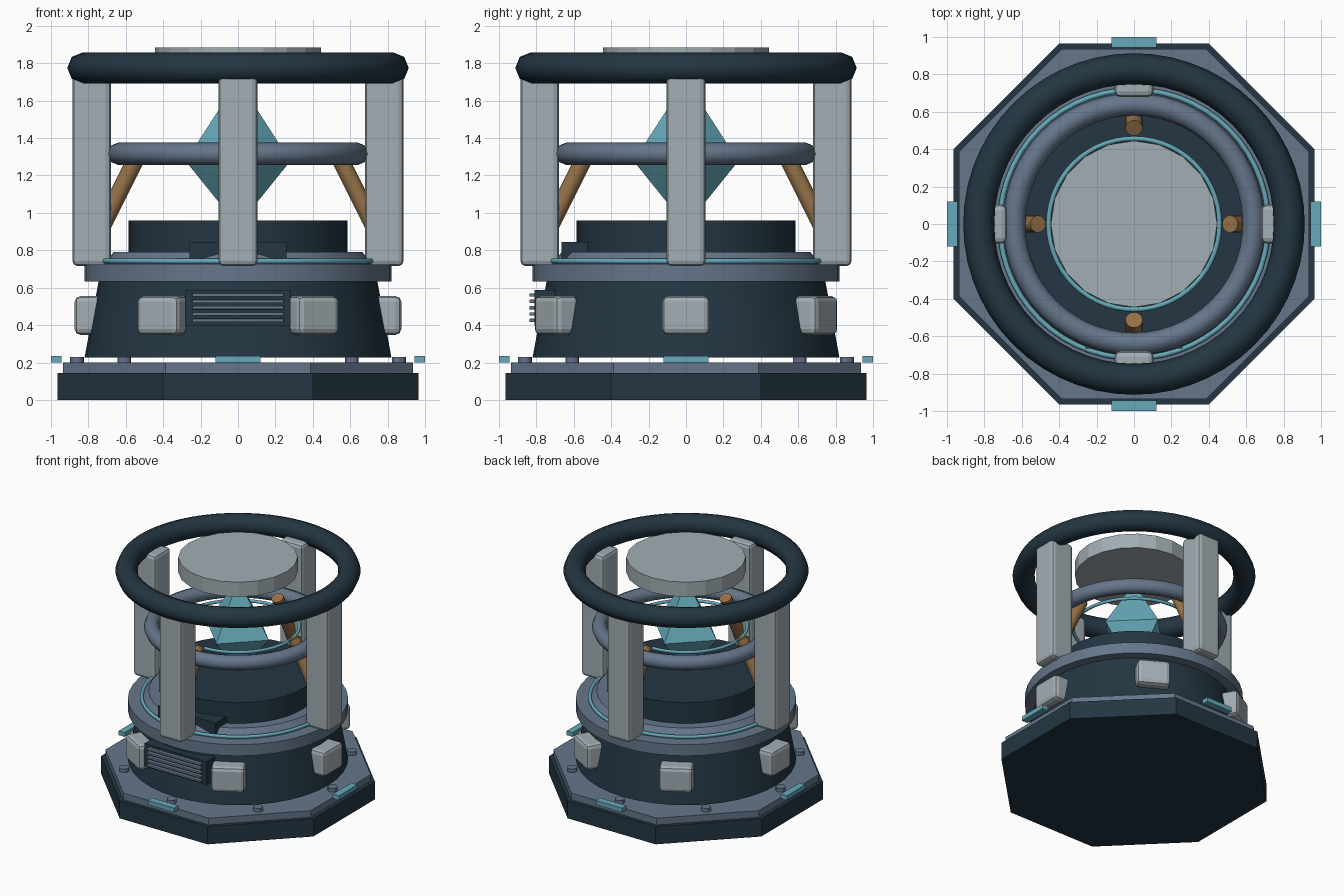
import bpy, bmesh, math
from mathutils import Matrix, Vector

if "Cube" in bpy.data.objects:
    bpy.data.objects.remove(bpy.data.objects["Cube"])

def mat(name, c):
    m = bpy.data.materials.new(name)
    m.diffuse_color = (*c, 1)
    m.use_nodes = True
    m.node_tree.nodes["Principled BSDF"].inputs["Base Color"].default_value = m.diffuse_color
    return m

NAVY = mat("dark navy", (0.017, 0.037, 0.055))
STEEL = mat("steel blue", (0.130, 0.180, 0.255))
GREY = mat("light grey", (0.360, 0.420, 0.455))
TEAL = mat("teal", (0.133, 0.400, 0.490))
BRONZE = mat("bronze", (0.300, 0.165, 0.063))

def finish(name, bm, m, matrix=Matrix(), smooth=True):
    bm.transform(matrix)
    bmesh.ops.recalc_face_normals(bm, faces=bm.faces)
    me = bpy.data.meshes.new(name)
    bm.to_mesh(me)
    bm.free()
    me.materials.append(m)
    ob = bpy.data.objects.new(name, me)
    bpy.context.collection.objects.link(ob)
    if smooth:
        bpy.ops.object.select_all(action='DESELECT')
        ob.select_set(True)
        bpy.context.view_layer.objects.active = ob
        bpy.ops.object.shade_smooth_by_angle(angle=math.radians(30))
    return ob

def turn(deg):
    return Matrix.Rotation(math.radians(deg), 4, 'Z')

def frustum(name, m, r1, r2, z1, z2, n=40, matrix=Matrix(), smooth=True):
    bm = bmesh.new()
    bmesh.ops.create_cone(bm, cap_ends=True, segments=n, radius1=r1, radius2=r2, depth=z2 - z1)
    return finish(name, bm, m, matrix @ Matrix.Translation((0, 0, (z1 + z2) / 2)), smooth)

def box(name, m, lo, hi, bevel=0, deg=0):
    bm = bmesh.new()
    bmesh.ops.create_cube(bm, size=1)
    lo, hi = Vector(lo), Vector(hi)
    bm.transform(Matrix.Translation((lo + hi) / 2) @ Matrix.Diagonal((*(hi - lo), 1)))
    if bevel:
        bmesh.ops.bevel(bm, geom=bm.edges[:], offset=bevel, segments=2, profile=0.5, affect='EDGES')
    return finish(name, bm, m, turn(deg), smooth=False)

def ring(name, m, R, r, z, minor=8):
    bpy.ops.mesh.primitive_torus_add(major_segments=56, minor_segments=minor,
                                     major_radius=R, minor_radius=r, location=(0, 0, z))
    ob = bpy.context.object
    ob.name = name
    ob.data.materials.append(m)
    bpy.ops.object.shade_smooth_by_angle(angle=math.radians(60))

# octagonal base plates
k = 1 / math.cos(math.pi / 8)
frustum("base_plate", NAVY, 0.965 * k, 0.965 * k, 0, 0.145, 8, turn(22.5), False)
frustum("base_deck", STEEL, 0.935 * k, 0.935 * k, 0.145, 0.2, 8, turn(22.5), False)

# bolts on the deck
for i in range(8):
    frustum(f"bolt_{i}", STEEL, 0.037, 0.037, 0.2, 0.23, 12,
            turn(45 * i) @ Matrix.Translation((0.86, 0, 0)))

# body, collar and upper drum
frustum("body", NAVY, 0.82, 0.745, 0.228, 0.635)
frustum("collar", STEEL, 0.82, 0.82, 0.633, 0.725)
frustum("collar_step", STEEL, 0.72, 0.665, 0.725, 0.79)
ring("collar_light", TEAL, 0.717, 0.014, 0.742)
frustum("drum", NAVY, 0.585, 0.585, 0.78, 0.96)
box("drum_panel", NAVY, (-0.26, -0.665, 0.74), (0.26, -0.5, 0.845))

# four-way parts: edge lights, pillars, struts
for i in range(4):
    a = 90 * i
    box(f"edge_light_{i}", TEAL, (0.945, -0.12, 0.2), (1.0, 0.12, 0.236), 0, a)
    box(f"pillar_{i}", GREY, (0.68, -0.104, 0.715), (0.885, 0.104, 1.745), 0.028, a)
    p, q = Vector((0.745, 0, 0.89)), Vector((0.513, 0, 1.355))
    d = q - p
    frustum(f"strut_{i}", BRONZE, 0.046, 0.046, 0, d.length, 16,
            turn(a) @ Matrix.Translation(p) @ d.to_track_quat('Z', 'Y').to_matrix().to_4x4())

# six pads around the body
for i in range(6):
    box(f"side_pad_{i}", GREY, (0.70, -0.127, 0.348), (0.873, 0.127, 0.555), 0.03, 60 * i)

# front vent with slats
box("vent_frame", NAVY, (-0.283, -0.81, 0.398), (0.28, -0.68, 0.588))
for i in range(5):
    z = 0.425 + 0.034 * i
    box(f"vent_slat_{i}", STEEL, (-0.245, -0.838, z - 0.009), (0.245, -0.80, z + 0.009), 0.004)

# middle and top rings
ring("middle_ring", STEEL, 0.64, 0.06, 1.316)
ring("inner_light_ring", TEAL, 0.457, 0.013, 1.316)
ring("top_ring", NAVY, 0.83, 0.083, 1.775)

# floating crystal
frustum("crystal_top", TEAL, 0.28, 0, 1.277, 1.71, 4, smooth=False)
frustum("crystal_bottom", TEAL, 0, 0.28, 0.93, 1.277, 4, smooth=False)

# cap disc
frustum("cap_disc", GREY, 0.445, 0.445, 1.765, 1.885, 20, smooth=False)
